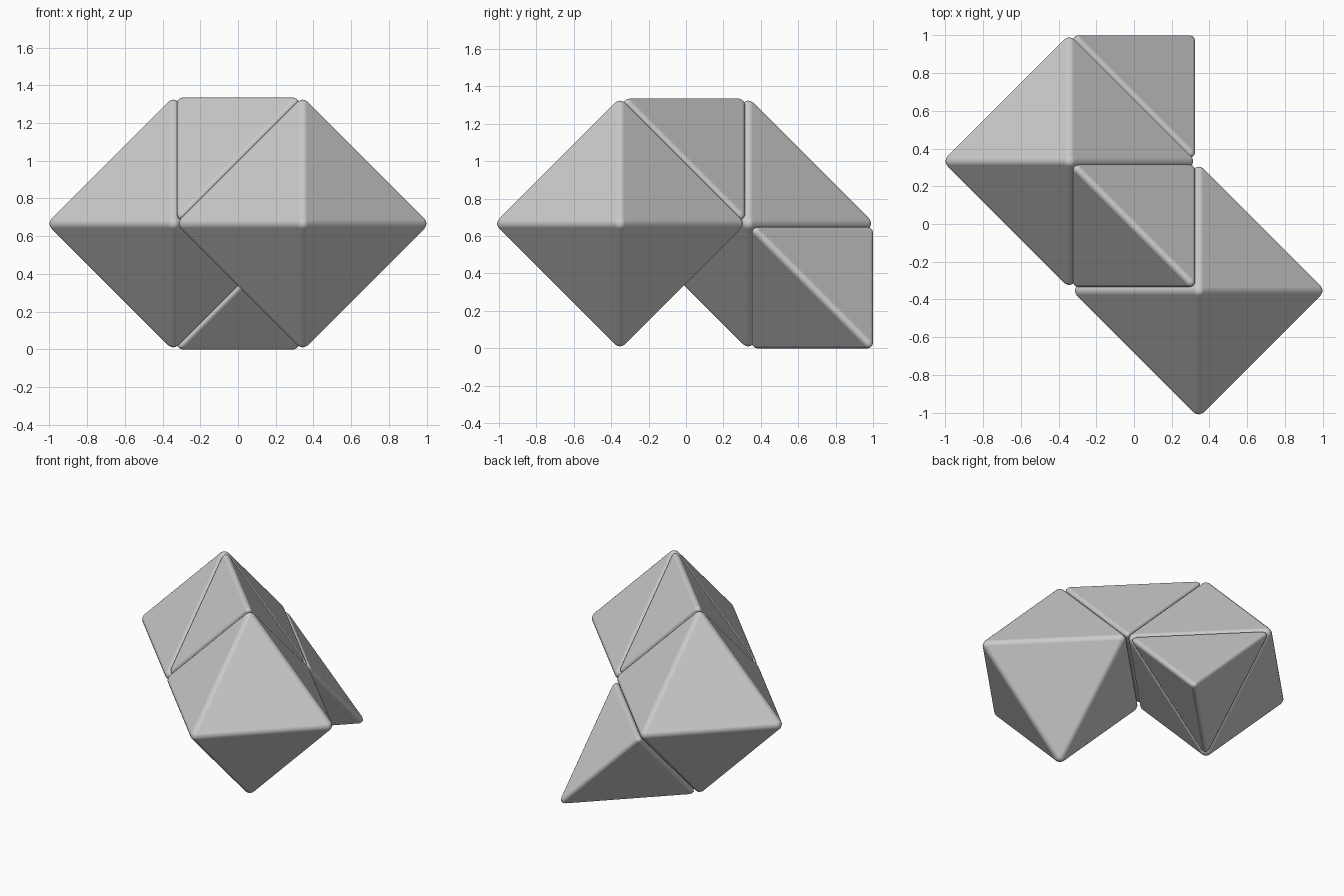
import bpy
import bmesh
from itertools import product
from mathutils import Vector

if "Cube" in bpy.data.objects:
    bpy.data.objects.remove(bpy.data.objects["Cube"], do_unlink=True)

S = 0.343                            # half the lattice step
CENTRE = Vector((0, -0.01, 0.667))   # middle of the edge shared by the two octahedra

grey = bpy.data.materials.new("light grey")
grey.use_nodes = True
grey.diffuse_color = (0.6, 0.6, 0.6, 1)
grey.node_tree.nodes["Principled BSDF"].inputs["Base Color"].default_value = (0.6, 0.6, 0.6, 1)


def solid(name, corners, cell):
    """Convex solid with rounded edges, placed at a lattice cell."""
    bm = bmesh.new()
    for c in corners:
        bm.verts.new(Vector(c) * S)
    bmesh.ops.convex_hull(bm, input=bm.verts[:])
    bmesh.ops.recalc_face_normals(bm, faces=bm.faces[:])
    mesh = bpy.data.meshes.new(name)
    bm.to_mesh(mesh)
    bm.free()
    mesh.shade_smooth()
    mesh.materials.append(grey)
    obj = bpy.data.objects.new(name, mesh)
    obj.location = CENTRE + Vector(cell) * S
    bpy.context.collection.objects.link(obj)
    bevel = obj.modifiers.new("rounded edges", 'BEVEL')
    bevel.offset_type = 'WIDTH'
    bevel.width = 0.045
    bevel.segments = 4
    bevel.limit_method = 'NONE'
    bevel.harden_normals = True      # keeps the large faces flat
    return obj


octahedron = [Vector([d if i == axis else 0 for i in range(3)])
              for axis in range(3) for d in (-2, 2)]
tetrahedron = [p for p in product((-1, 1), repeat=3) if p[0] * p[1] * p[2] < 0]

# Two octahedra sharing an edge
solid("back_octahedron", octahedron, (-1, 1, 0))
solid("front_octahedron", octahedron, (1, -1, 0))

# Tetrahedra filling the top notch and the low back corner
solid("top_tetrahedron", tetrahedron, (0, 0, 1))
solid("back_tetrahedron", tetrahedron, (0, 2, -1))
